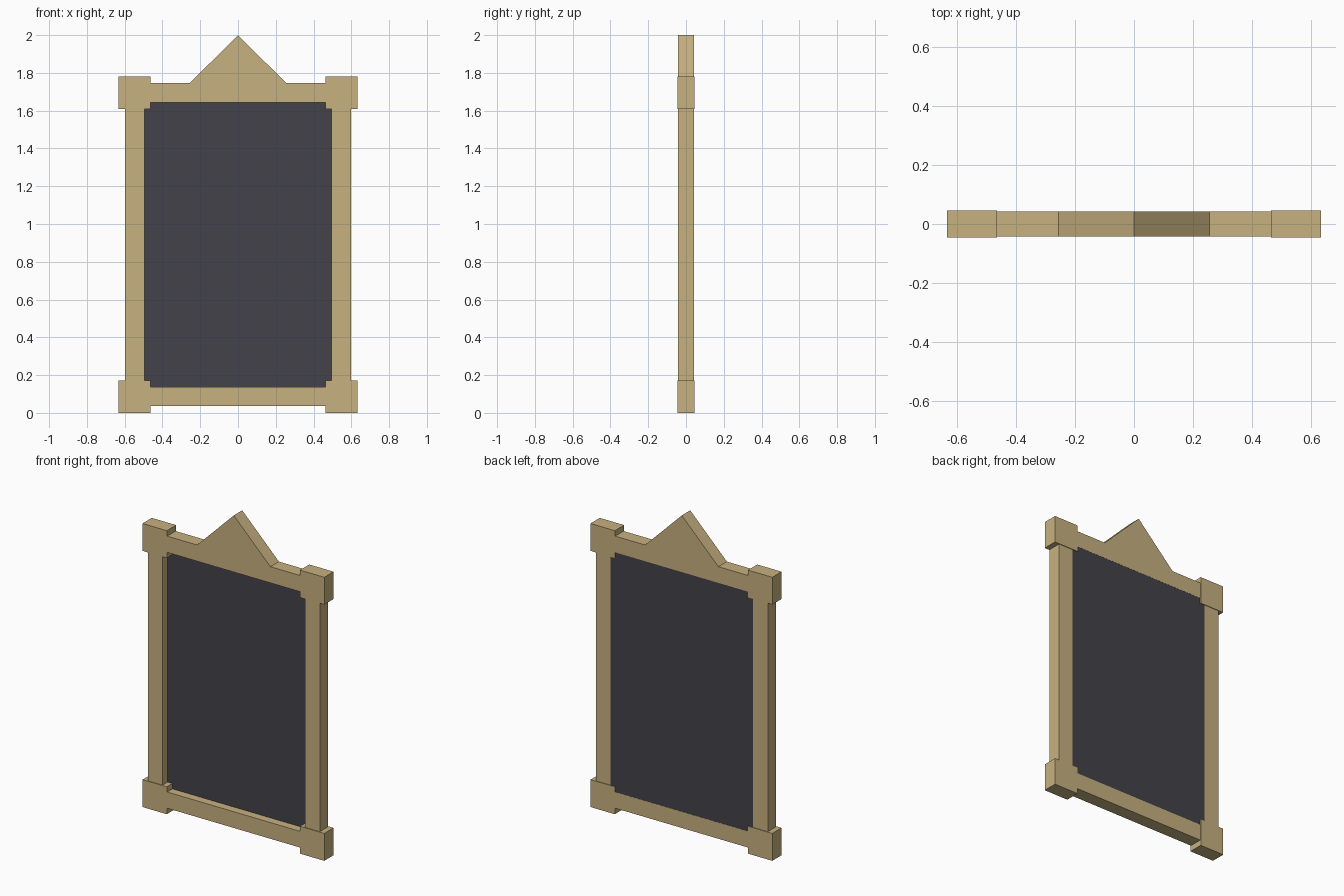
import bpy

default = bpy.data.objects.get("Cube")
if default:
    bpy.data.objects.remove(default, do_unlink=True)


def make_material(name, rgb):
    mat = bpy.data.materials.new(name)
    mat.use_nodes = True
    colour = (*rgb, 1.0)
    mat.diffuse_color = colour
    bsdf = next(n for n in mat.node_tree.nodes if n.type == "BSDF_PRINCIPLED")
    bsdf.inputs["Base Color"].default_value = colour
    return mat


def extrude_profile(name, outline, y_front, y_back, mat):
    """Solid from a counter-clockwise outline in the XZ plane."""
    n = len(outline)
    verts = [(x, y, z) for y in (y_front, y_back) for x, z in outline]
    faces = [tuple(range(n)), tuple(reversed(range(n, 2 * n)))]
    faces += [(i, i + n, (i + 1) % n + n, (i + 1) % n) for i in range(n)]
    mesh = bpy.data.meshes.new(name)
    mesh.from_pydata(verts, [], faces)
    mesh.materials.append(mat)
    obj = bpy.data.objects.new(name, mesh)
    bpy.context.collection.objects.link(obj)
    return obj


def slab(name, x0, x1, z0, z1, y_front, y_back, mat):
    outline = [(x0, z0), (x1, z0), (x1, z1), (x0, z1)]
    return extrude_profile(name, outline, y_front, y_back, mat)


wood = make_material("pale wood", (0.57, 0.44, 0.215))
slate = make_material("dark slate", (0.054, 0.054, 0.068))

FRAME_Y = 0.042      # half depth of rails and stiles
BLOCK_Y = 0.046      # half depth of corner blocks
IN_X, OUT_X = 0.496, 0.598
BLOCK_IN, BLOCK_OUT, BLOCK_H = 0.463, 0.632, 0.172
TOP = 1.782          # top of the upper corner blocks
RAIL_LOW, RAIL_HIGH = 0.036, 0.138

# Stiles and corner blocks on both sides
for side, s in (("right", -1), ("left", 1)):
    xs = sorted((s * IN_X, s * OUT_X))
    slab(f"{side}_stile", *xs, BLOCK_H, TOP - BLOCK_H, -FRAME_Y, FRAME_Y, wood)
    xs = sorted((s * BLOCK_IN, s * BLOCK_OUT))
    for level, z in (("bottom", 0), ("top", TOP - BLOCK_H)):
        slab(f"{level}_{side}_corner_block", *xs, z, z + BLOCK_H,
             -BLOCK_Y, BLOCK_Y, wood)

# Bottom rail, and top rail with its pointed pediment
slab("bottom_rail", -BLOCK_IN, BLOCK_IN, RAIL_LOW, RAIL_HIGH,
     -FRAME_Y, FRAME_Y, wood)
rail_top = TOP - RAIL_LOW
extrude_profile("top_rail_with_pediment", [
    (-BLOCK_IN, TOP - RAIL_HIGH), (BLOCK_IN, TOP - RAIL_HIGH),
    (BLOCK_IN, rail_top), (0.255, rail_top), (0, 2),
    (-0.255, rail_top), (-BLOCK_IN, rail_top)], -FRAME_Y, FRAME_Y, wood)

# Panel: recessed at the front, nearly flush at the back
slab("panel", -IN_X, IN_X, RAIL_HIGH, TOP - RAIL_HIGH,
     0.01, FRAME_Y - 0.001, slate)
